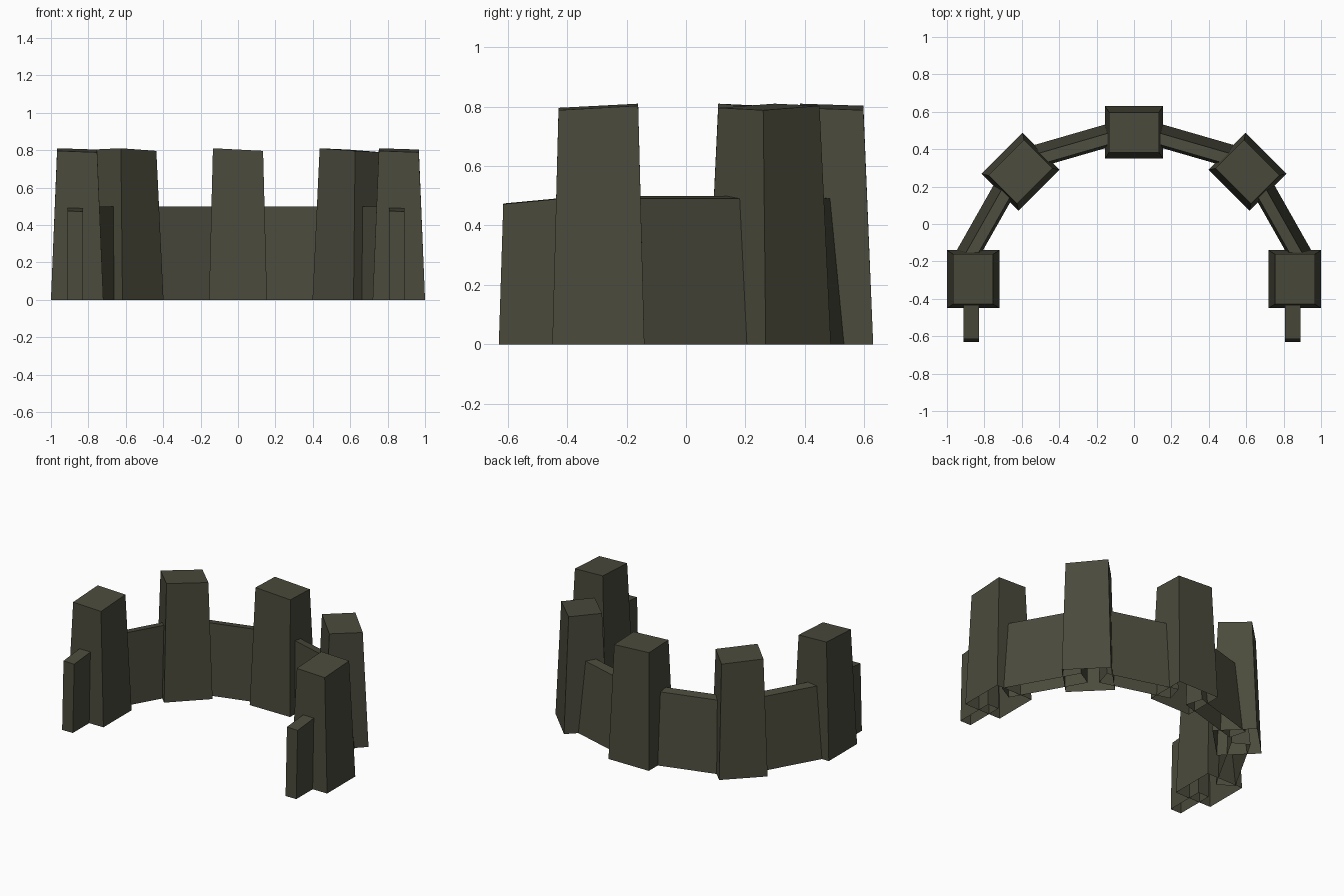
import bpy
from math import radians
from mathutils import Vector, Matrix

if "Cube" in bpy.data.objects:
    bpy.data.objects.remove(bpy.data.objects["Cube"])

stone = bpy.data.materials.new("dark_olive_stone")
stone.diffuse_color = (0.068, 0.068, 0.045, 1)
stone.use_nodes = True
stone.node_tree.nodes["Principled BSDF"].inputs["Base Color"].default_value = stone.diffuse_color
stone.roughness = 1.0


def block(name, base, top, matrix=Matrix(), mirror=False):
    """Tapered block, open underneath, from 4 base and 4 top corners (counter-clockwise)."""
    pts = [matrix @ Vector(p) for p in base + top]
    faces = [(4, 5, 6, 7)] + [(i, (i + 1) % 4, (i + 1) % 4 + 4, i + 4) for i in range(4)]
    if mirror:
        pts = [Vector((-p.x, p.y, p.z)) for p in pts]
        faces = [f[::-1] for f in faces]
    mesh = bpy.data.meshes.new(name)
    mesh.from_pydata(pts, [], faces)
    mesh.materials.append(stone)
    obj = bpy.data.objects.new(name, mesh)
    bpy.context.collection.objects.link(obj)
    return obj


def place(x, y, angle):
    return Matrix.Translation((x, y, 0)) @ Matrix.Rotation(radians(angle), 4, 'Z')


def tower(name, x, y, angle):
    """Leaning-sided pillar with a slightly tilted top."""
    a, b, c, d = 0.155, 0.14, 0.134, 0.107
    base = [(-a, -b, 0), (a, -b, 0), (a, b, 0), (-a, b, 0)]
    top = [(-c, -d, 0.81), (c, -d, 0.796), (c, d, 0.788), (-c, d, 0.803)]
    block(name, base, top, place(x, y, angle))


def wall(name, p, q, mirror):
    """Wall from p to q: nearly upright inside, sloped outside."""
    p, q = Vector(p), Vector(q)
    d = (q - p).normalized()
    n = Vector((-d.y, d.x))

    def at(point, offset, z):
        v = point + n * offset
        return (v.x, v.y, z)
    base = [at(p, -0.061, 0), at(q, -0.061, 0), at(q, 0.061, 0), at(p, 0.061, 0)]
    top = [at(p, -0.047, 0.499), at(q, -0.047, 0.499), at(q, 0.012, 0.49), at(p, 0.012, 0.49)]
    block(name, base, top, mirror=mirror)


# Five towers around the half ring
tower("centre_tower", 0, 0.49, 0)
tower("left_diagonal_tower", -0.607, 0.279, 45)
tower("right_diagonal_tower", 0.607, 0.279, -45)
tower("left_end_tower", -0.86, -0.295, -90)
tower("right_end_tower", 0.86, -0.295, -90)

# Walls linking the towers, mirrored left and right
for side, mirror in (("right", False), ("left", True)):
    wall(side + "_back_wall", (0.08, 0.490), (0.55, 0.354), mirror)
    wall(side + "_side_wall", (0.64, 0.279), (0.90, -0.18), mirror)

# Short wall stubs in front of the end towers
for side, x in (("left", -0.87), ("right", 0.848)):
    h = 0.041
    base = [(-h, -0.63, 0), (h, -0.63, 0), (h, -0.36, 0), (-h, -0.36, 0)]
    top = [(-h, -0.615, 0.474), (h, -0.615, 0.472), (h, -0.36, 0.496), (-h, -0.36, 0.498)]
    block(side + "_wall_stub", base, top, place(x, 0, 0))
